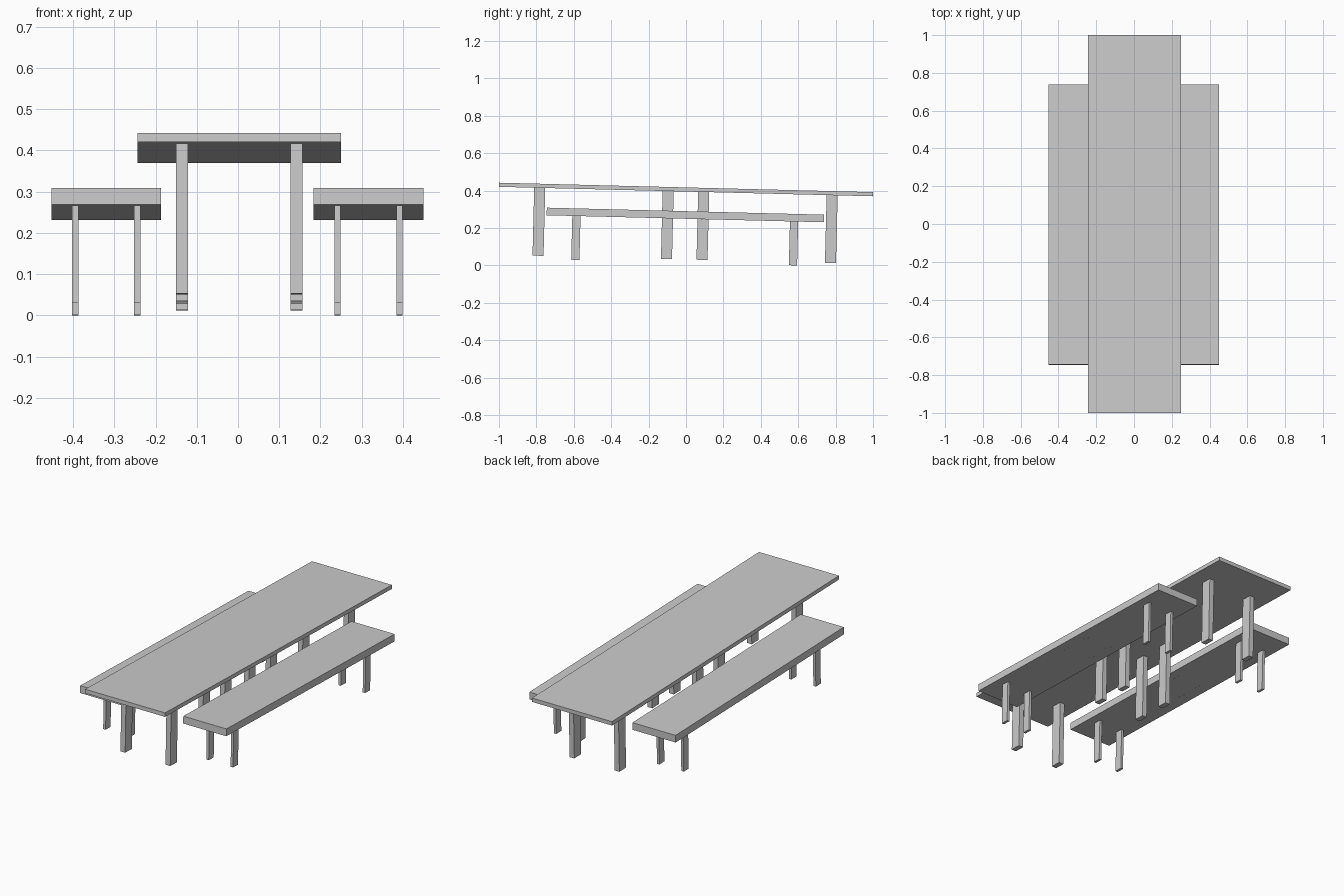
import bpy
import bmesh
from mathutils import Matrix, Vector

if "Cube" in bpy.data.objects:
    bpy.data.objects.remove(bpy.data.objects["Cube"])

# The whole set leans slightly down towards the back
PIVOT = Vector((0, 0, 0.406))
TILT = (Matrix.Translation(PIVOT) @ Matrix.Rotation(-0.0252, 4, 'X')
        @ Matrix.Translation(-PIVOT))


def box(name, x, y, z0, z1, sx, sy):
    """Box centred on x, y, spanning z0 to z1, tilted with the set."""
    bm = bmesh.new()
    bmesh.ops.create_cube(bm, size=1)
    bmesh.ops.scale(bm, vec=(sx, sy, z1 - z0), verts=bm.verts)
    bmesh.ops.translate(bm, vec=(x, y, (z0 + z1) / 2), verts=bm.verts)
    bmesh.ops.transform(bm, matrix=TILT, verts=bm.verts)
    mesh = bpy.data.meshes.new(name)
    bm.to_mesh(mesh)
    bm.free()
    obj = bpy.data.objects.new(name, mesh)
    bpy.context.collection.objects.link(obj)
    return obj


# Table top and its four pairs of legs
TABLE_X = 0.003
box("table_top", TABLE_X, 0, 0.395, 0.417, 0.493, 2.0)
for y in (-0.782, -0.095, 0.095, 0.782):
    for side in (-1, 1):
        box("table_leg", TABLE_X + side * 0.139, y, 0.032, 0.396, 0.029, 0.059)

# Two benches, each with end legs and flush middle leg sockets
for name, cx in (("left_bench", -0.3195), ("right_bench", 0.3165)):
    box(name + "_seat", cx, 0, 0.2495, 0.290, 0.266, 1.483)
    for side in (-1, 1):
        x = cx + side * 0.075
        for y in (-0.582, 0.582):
            box(name + "_leg", x, y, 0.0152, 0.2505, 0.015, 0.044)
        for y in (-0.07, 0.07):
            box(name + "_leg_socket", x, y, 0.249, 0.2505, 0.015, 0.044)
